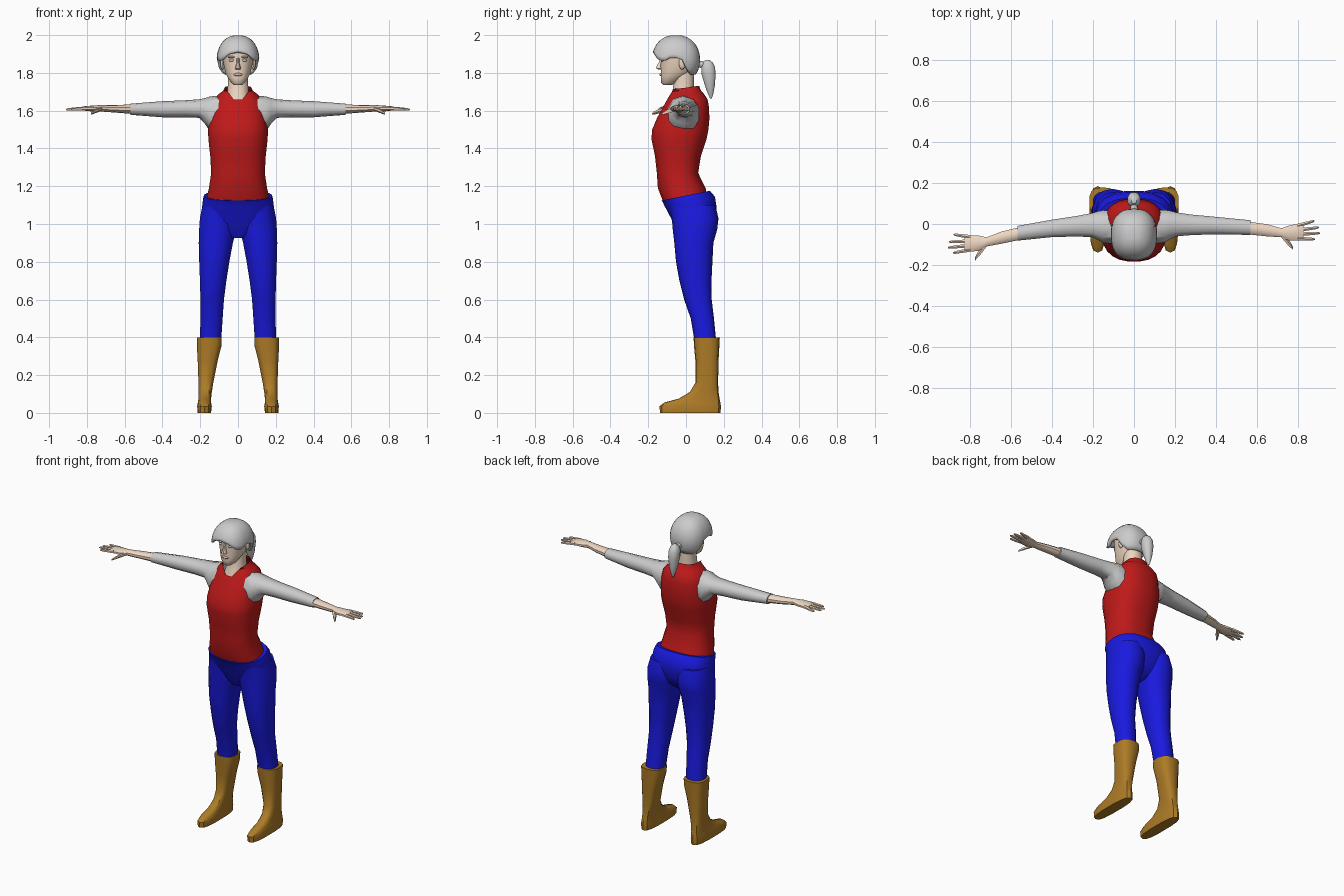
import bpy, bmesh, math
from mathutils import Matrix


def material(name, rgb):
    m = bpy.data.materials.new(name)
    m.diffuse_color = (*rgb, 1)
    return m


RED = material("red_cloth", (0.52, 0.01, 0.01))
BLUE = material("blue_cloth", (0.01, 0.01, 0.75))
BROWN = material("brown_leather", (0.42, 0.2, 0.02))
SKIN = material("skin", (0.85, 0.67, 0.53))
WHITE = material("eye_white", (0.9, 0.9, 0.88))
LIP = material("lip", (0.72, 0.45, 0.38))


def finish(name, bm, mat=None, angle=40):
    bmesh.ops.remove_doubles(bm, verts=bm.verts, dist=0.0002)
    bmesh.ops.recalc_face_normals(bm, faces=bm.faces)
    me = bpy.data.meshes.new(name)
    bm.to_mesh(me)
    bm.free()
    me.shade_smooth()
    me.set_sharp_from_angle(angle=math.radians(angle))
    if mat:
        me.materials.append(mat)
    ob = bpy.data.objects.new(name, me)
    bpy.context.collection.objects.link(ob)
    return ob


def skin_rings(bm, rings, caps=(True, True)):
    n = len(rings[0])
    for a, b in zip(rings, rings[1:]):
        for i in range(n):
            j = (i + 1) % n
            bm.faces.new((a[i], a[j], b[j], b[i]))
    if caps[0]:
        bm.faces.new(rings[0])
    if caps[1]:
        bm.faces.new(rings[-1])


def spow(v, p):
    return math.copysign(abs(v) ** (2 / p), v)


def loft(name, sections, mat=None, axis="Z", n=16, p=2.2, caps=(True, True), side=1, shape=None):
    """Sections are (position, min1, max1, min2, max2, tilt) across the axis."""
    bm = bmesh.new()
    rings = []
    for pos, a0, a1, b0, b1, *tilt in sections:
        ring = []
        for i in range(n):
            t = 2 * math.pi * (i + 0.5) / n
            u, v = spow(math.cos(t), p), spow(math.sin(t), p)
            a = (a0 + a1) / 2 + u * (a1 - a0) / 2
            b = (b0 + b1) / 2 + v * (b1 - b0) / 2
            if axis == "Z":
                z = pos + (tilt[0] * (b - (b0 + b1) / 2) if tilt else 0)
                co = (side * a, b, z)
            else:  # arms: one sweeps slightly further forward than the other
                co = (side * pos, a + side * 0.043 * pos * pos, b)
            ring.append(bm.verts.new(shape(*co) if shape else co))
        rings.append(ring)
    skin_rings(bm, rings, caps)
    return finish(name, bm, mat)


def body(name, rows, mat, **kw):
    """Centred loft from (z, half width, front, back, tilt)."""
    return loft(name, [(r[0], -r[1], r[1], *r[2:]) for r in rows], mat, **kw)


def ball(name, loc, scale, mat=None, u=12, v=8):
    bm = bmesh.new()
    bmesh.ops.create_uvsphere(bm, u_segments=u, v_segments=v, radius=1,
                              matrix=Matrix.Translation(loc) @ Matrix.Diagonal((*scale, 1)))
    return finish(name, bm, mat)


# Vest with a V-shaped neckline
def neckline(x, y, z):
    limit = 1.63 + 1.3 * abs(x)
    if y < 0 and z > limit:
        z = limit
        y = min(y, -0.066 - (1.72 - z) * 0.45)
    return x, y, z


body("vest", [(1.10, .176, -.115, .12), (1.19, .155, -.15, .105), (1.27, .143, -.155, .065),
              (1.36, .148, -.165, .08), (1.45, .158, -.184, .11), (1.50, .16, -.18, .12),
              (1.56, .152, -.155, .125), (1.62, .142, -.122, .122), (1.66, .13, -.1, .115),
              (1.69, .1, -.088, .095), (1.705, .08, -.078, .08), (1.722, .07, -.066, .07, .15)],
     RED, n=24, p=2.4, caps=(True, False), shape=neckline)

# Trousers
body("hips", [(.925, .04, -.03, .08), (.97, .13, -.055, .13), (1.03, .188, -.08, .155),
              (1.09, .192, -.112, .163), (1.13, .187, -.125, .155, .1), (1.15, .181, -.132, .128, .2)],
     BLUE, n=20, p=2.4)
LEG = [(.38, .088, .203, .045, .16), (.5, .08, .2, .025, .148), (.6, .073, .2, -.01, .136),
       (.7, .06, .203, -.035, .135), (.8, .044, .207, -.053, .14), (.9, .025, .21, -.062, .145),
       (.97, .008, .208, -.07, .165), (1.03, .004, .204, -.075, .172), (1.1, .012, .19, -.09, .155)]

# Boots, shaft and foot in one
BOOT = [(0, .142, .214, -.138, .183), (.035, .138, .217, -.14, .185), (.055, .142, .213, -.115, .182),
        (.075, .142, .21, -.04, .178), (.11, .138, .209, .02, .172), (.16, .13, .21, .05, .17),
        (.27, .108, .214, .05, .172), (.36, .085, .219, .042, .177), (.4, .085, .219, .04, .179)]

# Arms
SLEEVE = [(.1, -.1, .07, 1.475, 1.68), (.15, -.095, .072, 1.492, 1.675), (.175, -.08, .067, 1.53, 1.667),
          (.205, -.065, .058, 1.562, 1.66), (.28, -.06, .045, 1.565, 1.655),
          (.4, -.059, .03, 1.565, 1.65), (.57, -.069, .006, 1.578, 1.637)]
FOREARM = [(.55, -.064, .001, 1.582, 1.633), (.65, -.08, -.018, 1.59, 1.63), (.72, -.088, -.042, 1.595, 1.63),
           (.76, -.108, -.03, 1.594, 1.628), (.81, -.11, -.024, 1.6, 1.624), (.828, -.104, -.03, 1.604, 1.62)]
FINGERS = {"index": (-.098, -.108, .885), "middle": (-.077, -.08, .91),
           "ring": (-.057, -.052, .905), "little": (-.036, -.018, .882)}

for side, tag in ((1, "left"), (-1, "right")):
    loft(tag + "_trouser_leg", LEG, BLUE, n=14, p=2.3, side=side)
    loft(tag + "_boot", BOOT, BROWN, n=14, p=2.9, side=side)
    loft(tag + "_sleeve", SLEEVE, None, "X", n=10, side=side)
    loft(tag + "_forearm", FOREARM, SKIN, "X", n=10, side=side)
    for finger, (y0, y1, tip) in FINGERS.items():
        rows = []
        for f, r in ((0, .011), (.55, .009), (.9, .007), (1, .003)):
            x, y, z = .8 + (tip - .8) * f, y0 + (y1 - y0) * f, 1.612 - .006 * f
            rows.append((x, y - r, y + r, z - r, z + r))
        loft(f"{tag}_{finger}_finger", rows, SKIN, "X", n=6, side=side)
    loft(tag + "_thumb", [(.72, -.09, -.055, 1.6, 1.622), (.752, -.13, -.092, 1.588, 1.61),
                          (.768, -.145, -.118, 1.582, 1.6), (.778, -.155, -.14, 1.579, 1.59)],
         SKIN, "X", n=6, side=side)
    ball(tag + "_ear", (side * .082, -.02, 1.85), (.012, .018, .032), SKIN)
    ball(tag + "_eye", (side * .033, -.124, 1.866), (.015, .01, .007), WHITE)
    ball(tag + "_eyebrow", (side * .034, -.127, 1.884), (.021, .01, .006), SKIN)

# Head and neck
body("neck", [(1.58, .075, -.108, .03), (1.64, .068, -.095, .04), (1.69, .058, -.074, .045),
              (1.75, .054, -.066, .042), (1.84, .054, -.06, .045)], SKIN)
body("head", [(1.736, .022, -.12, -.075), (1.748, .037, -.132, -.045), (1.775, .055, -.134, -.01),
              (1.8, .067, -.134, .03), (1.84, .076, -.135, .053), (1.88, .083, -.134, .06),
              (1.92, .084, -.14, .056), (1.96, .065, -.12, .03), (1.975, .03, -.08, 0)],
     SKIN, n=20, p=2.2)
body("nose", [(1.818, .012, -.145, -.12), (1.824, .017, -.161, -.12), (1.832, .014, -.159, -.12),
              (1.855, .008, -.145, -.12), (1.88, .007, -.138, -.12)], SKIN, n=8)
ball("mouth", (0, -.128, 1.791), (.024, .013, .009), LIP)

# Hair cap, its lower edge given by (degrees from the front, height)
EDGE = [(0, 1.912), (25, 1.9), (48, 1.868), (65, 1.862), (82, 1.885), (100, 1.875), (115, 1.815), (135, 1.79), (180, 1.792)]


def hairline(deg):
    for (d0, z0), (d1, z1) in zip(EDGE, EDGE[1:]):
        if deg <= d1:
            return z0 + (z1 - z0) * (deg - d0) / (d1 - d0)
    return EDGE[-1][1]


bm = bmesh.new()
N, rings = 32, []
for k in range(1, 11):
    ring = []
    for i in range(N):
        a = 2 * math.pi * i / N
        low = hairline(math.degrees(min(a, 2 * math.pi - a)))
        phi = math.acos((low - 1.87) / .13) * k / 10
        r = spow(math.sin(phi), 2.3)
        ring.append(bm.verts.new((.113 * r * spow(math.sin(a), 2.4),
                                  -.053 - .128 * r * spow(math.cos(a), 2.4),
                                  1.87 + .13 * math.cos(phi))))
    rings.append(ring)
skin_rings(bm, rings, (True, False))
hair = finish("hair", bm)
thick = hair.modifiers.new("thickness", "SOLIDIFY")
thick.thickness, thick.offset = .015, -1

# Ponytail
body("ponytail", [(1.665, .004, .127, .137), (1.69, .013, .115, .145), (1.73, .024, .1, .153),
                  (1.79, .033, .082, .158), (1.83, .033, .08, .155), (1.855, .025, .088, .142),
                  (1.868, .012, .1, .125)], None, n=12)
ball("hair_tie", (0, .078, 1.845), (.018, .028, .018))
